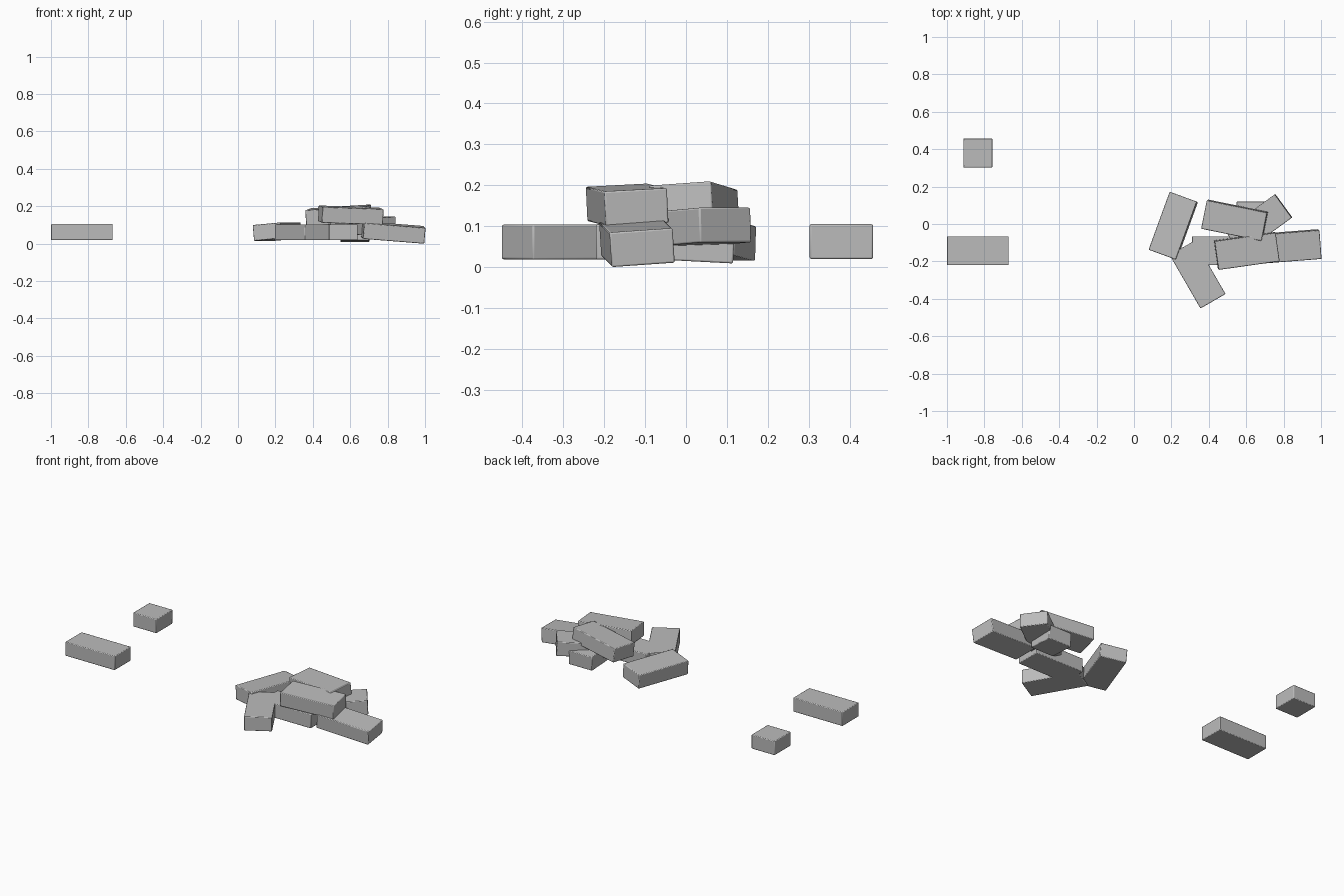
import bpy
from math import radians
from mathutils import Matrix, Vector, Euler

default = bpy.data.objects.get("Cube")
if default:
    bpy.data.objects.remove(default, do_unlink=True)

# One plain stone colour
stone = bpy.data.materials.new("grey_stone")
stone.use_nodes = True
GREY = (0.5, 0.5, 0.5, 1)
stone.diffuse_color = GREY
stone.node_tree.nodes["Principled BSDF"].inputs["Base Color"].default_value = GREY

LENGTH, WIDTH, HEIGHT = 0.33, 0.155, 0.085


def brick(name, centre, roll=0, pitch=0, yaw=0, length=LENGTH):
    """Softly bevelled block; roll and pitch lean it, yaw turns it in plan."""
    bpy.ops.mesh.primitive_cube_add(size=1)
    ob = bpy.context.object
    ob.name = ob.data.name = name
    ob.data.transform(Matrix.Diagonal((length, WIDTH, HEIGHT, 1)))
    ob.location = Vector(centre)
    ob.rotation_euler = Euler([radians(a) for a in (roll, pitch, yaw)])
    ob.data.materials.append(stone)
    bevel = ob.modifiers.new("soft_edges", 'BEVEL')
    bevel.width = 0.004
    bevel.segments = 2
    bpy.ops.object.shade_smooth_by_angle(angle=radians(50))


# Loose bricks
brick("loose_brick", (-0.835, -0.143, 0.062))
brick("loose_half_brick", (-0.835, 0.38, 0.062), length=WIDTH)

# Bottom layer of the pile
brick("outer_brick", (0.21, -0.01, 0.064), roll=-5, yaw=70)
brick("front_brick", (0.34, -0.27, 0.061), yaw=120)
brick("base_brick", (0.475, -0.143, 0.061))
brick("sloping_brick", (0.83, -0.12, 0.06), roll=4, pitch=4.5, yaw=4.5)
brick("base_half_brick", (0.625, 0.04, 0.055), roll=-3, length=WIDTH)

# Upper layer of the pile
brick("wedged_brick", (0.666, 0.0, 0.094), pitch=-3, yaw=36)
brick("top_front_brick", (0.603, -0.144, 0.152), roll=3, pitch=2, yaw=8)
brick("top_back_brick", (0.538, 0.02, 0.152), roll=4, pitch=-3.5, yaw=-11.5)
